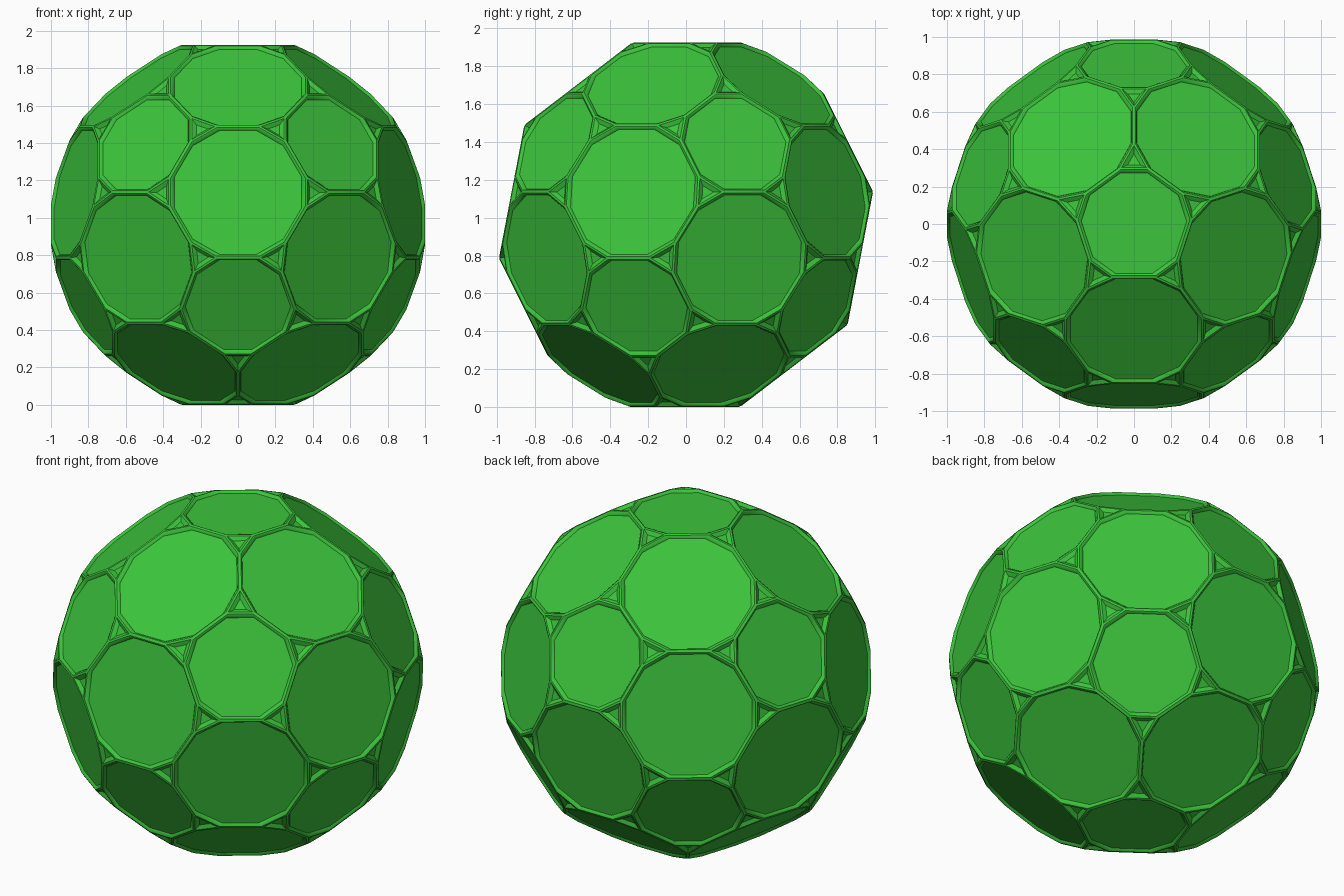
import bpy, bmesh, math
from mathutils import Vector, Matrix

if "Cube" in bpy.data.objects:
    bpy.data.objects.remove(bpy.data.objects["Cube"])

R = 1.0205      # corner radius of the 32-panel solid
CUT = 0.082     # corner truncation along each seam
# rim cross-section: inset from the seam, height above panel plane
RIM = [(0.0, 0.0), (0.007, 0.004), (0.013, 0.001), (0.020, -0.010)]

# icosahedron guide, turned so that the front matches
guide = bmesh.new()
bmesh.ops.create_icosphere(guide, subdivisions=1, radius=1)
ring = [v for v in guide.verts if 0.1 < v.co.z < 0.9]
az = math.atan2(ring[0].co.y, ring[0].co.x)
guide.transform(Matrix.Rotation(math.pi / 2 - az, 4, 'Z'))


def third(a, b):
    return (a.co * 2 + b.co).normalized() * R


# pentagon and hexagon outlines
outlines = []
for v in guide.verts:
    outlines.append((v.co.normalized(), [third(v, e.other_vert(v)) for e in v.link_edges]))
for f in guide.faces:
    pts = []
    for e in f.edges:
        a, b = e.verts
        pts += [third(a, b), third(b, a)]
    outlines.append((f.calc_center_median().normalized(), pts))
guide.free()


def inset(pts, n, d):
    """Inset polygon; cut corners (even edges) are inset further."""
    m = len(pts)
    dirs = [(pts[(i + 1) % m] - pts[i]).normalized() for i in range(m)]
    ins = [n.cross(t) for t in dirs]
    out = []
    for i in range(m):
        off = [d + (0.010 * d / 0.020 if k % 2 == 0 else 0) for k in (i - 1 + m, i)]
        n0, n1 = ins[i - 1], ins[i]
        c = n0.dot(n1)
        s = 1 - c * c
        out.append(pts[i] + n0 * ((off[0] - c * off[1]) / s) + n1 * ((off[1] - c * off[0]) / s))
    return out


bm = bmesh.new()
corners = {}

# panels with raised rims
for n, pts in outlines:
    u = n.orthogonal().normalized()
    w = n.cross(u)
    pts.sort(key=lambda p: math.atan2(p.dot(w), p.dot(u)))
    m = len(pts)
    poly = []
    for i, p in enumerate(pts):
        a = p + (pts[i - 1] - p).normalized() * CUT
        b = p + (pts[(i + 1) % m] - p).normalized() * CUT
        poly += [a, b]
        key = tuple(round(x, 3) + 0.0 for x in p)
        corners.setdefault(key, []).append(a)
    rings = [[bm.verts.new(p + n * h) for p in inset(poly, n, d)] for d, h in RIM]
    k = len(poly)
    for r0, r1 in zip(rings, rings[1:]):
        for i in range(k):
            j = (i + 1) % k
            bm.faces.new((r0[i], r0[j], r1[j], r1[i]))
    bm.faces.new(rings[-1])

# sunken triangles where three panels meet
for tri in corners.values():
    c = sum(tri, Vector()) / 3
    n = c.normalized()
    if (tri[1] - tri[0]).cross(tri[2] - tri[0]).dot(n) < 0:
        tri.reverse()
    outer = [bm.verts.new(p) for p in tri]
    inner = [bm.verts.new(c + (p - c) * 0.5 - n * 0.016) for p in tri]
    for i in range(3):
        j = (i + 1) % 3
        bm.faces.new((outer[i], outer[j], inner[j], inner[i]))
    bm.faces.new(inner)

bmesh.ops.remove_doubles(bm, verts=bm.verts, dist=0.0005)
bmesh.ops.recalc_face_normals(bm, faces=bm.faces)
low = min(v.co.z for v in bm.verts)
bmesh.ops.translate(bm, verts=bm.verts, vec=(0, 0, -low))

mesh = bpy.data.meshes.new("panelled_ball")
bm.to_mesh(mesh)
bm.free()
ball = bpy.data.objects.new("panelled_ball", mesh)
bpy.context.collection.objects.link(ball)

mat = bpy.data.materials.new("green")
mat.diffuse_color = (0.045, 0.55, 0.045, 1)
mat.use_nodes = True
mat.node_tree.nodes["Principled BSDF"].inputs["Base Color"].default_value = mat.diffuse_color
mesh.materials.append(mat)

bpy.context.view_layer.objects.active = ball
ball.select_set(True)
bpy.ops.object.shade_smooth_by_angle(angle=math.radians(35))
